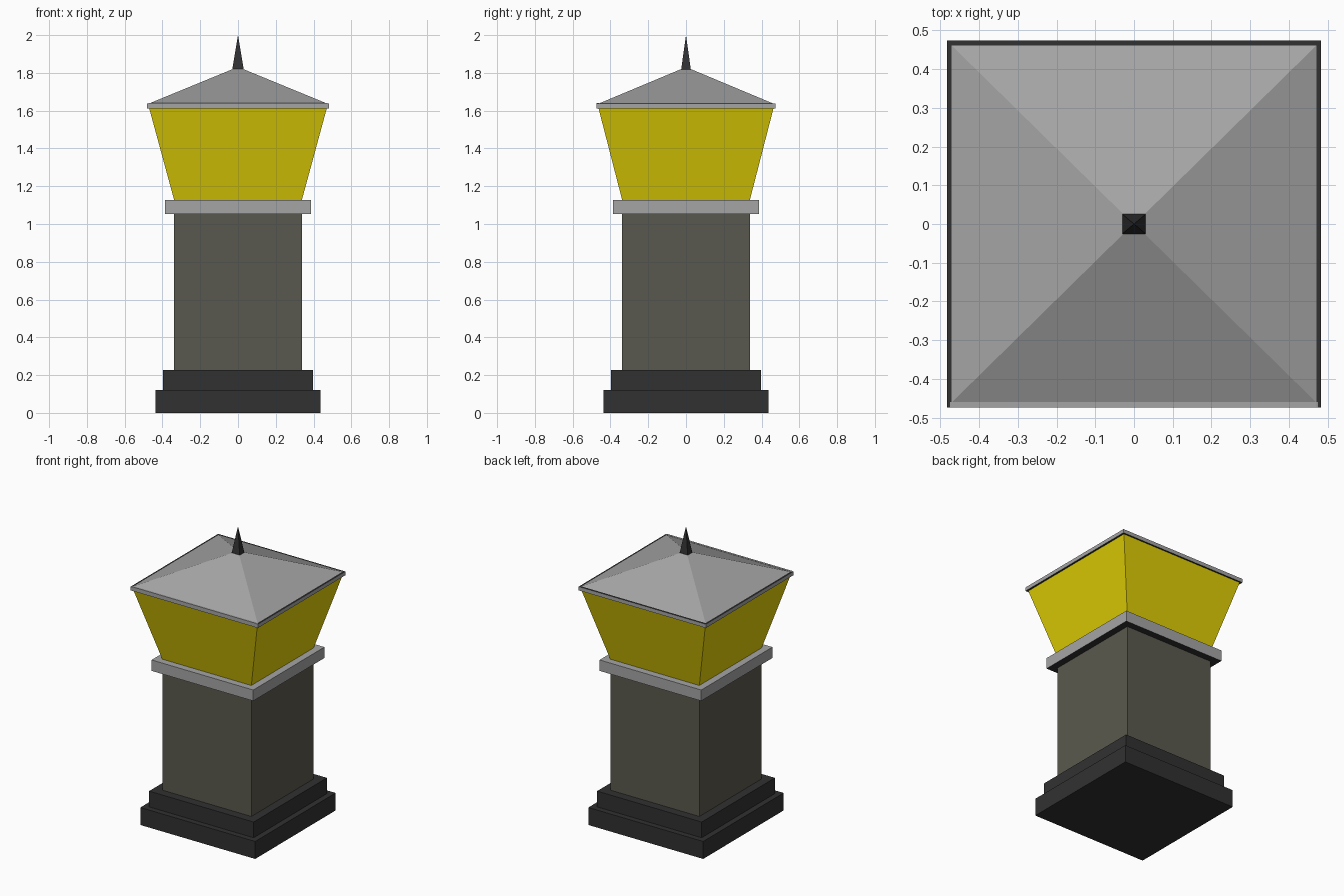
import bpy
import bmesh

cube = bpy.data.objects.get("Cube")
if cube:
    bpy.data.objects.remove(cube, do_unlink=True)


def material(name, srgb):
    linear = [((c / 255 + 0.055) / 1.055) ** 2.4 for c in srgb]
    mat = bpy.data.materials.new(name)
    mat.use_nodes = True
    mat.diffuse_color = (*linear, 1)
    bsdf = mat.node_tree.nodes["Principled BSDF"]
    bsdf.inputs["Base Color"].default_value = (*linear, 1)
    bsdf.inputs["Roughness"].default_value = 0.8
    return mat


charcoal = material("charcoal", (49, 49, 50))
stone = material("grey stone", (165, 165, 165))
wall = material("olive grey wall", (90, 89, 78))
yellow = material("yellow panel", (226, 208, 5))


def tapered_block(name, z0, z1, bottom, top, mats, rule=None):
    """Four-sided block from half sizes (x, y) at two heights; a zero top makes a point."""
    bm = bmesh.new()
    bmesh.ops.create_cube(bm, size=2)
    for v in bm.verts:
        half, z = (top, z1) if v.co.z > 0 else (bottom, z0)
        v.co = (v.co.x * half[0], v.co.y * half[1], z)
    bmesh.ops.remove_doubles(bm, verts=bm.verts, dist=1e-5)
    bmesh.ops.recalc_face_normals(bm, faces=bm.faces)
    if rule:
        for f in bm.faces:
            f.material_index = rule(f)
    mesh = bpy.data.meshes.new(name)
    bm.to_mesh(mesh)
    bm.free()
    for m in mats:
        mesh.materials.append(m)
    obj = bpy.data.objects.new(name, mesh)
    bpy.context.collection.objects.link(obj)
    return obj


def dark_underside(face):
    return 1 if face.normal.z < -0.9 else 0


# Stepped plinth
tapered_block("plinth_lower", 0, 0.12, (0.436, 0.436), (0.436, 0.436), [charcoal])
tapered_block("plinth_upper", 0.12, 0.228, (0.397, 0.397), (0.397, 0.397), [charcoal])

# Shaft and collar
tapered_block("shaft", 0.228, 1.052, (0.338, 0.338), (0.338, 0.338), [wall])
tapered_block("collar", 1.052, 1.127, (0.386, 0.386), (0.386, 0.386),
              [stone, charcoal], dark_underside)

# Flared yellow head
tapered_block("flared_head", 1.127, 1.612, (0.338, 0.338), (0.47, 0.463), [yellow])

# Eave slab, dark above and below, with a pale front lip
eave = (0.483, 0.474)
tapered_block("eave", 1.612, 1.638, eave, eave, [stone, charcoal],
              lambda f: 1 if abs(f.normal.z) > 0.9 else 0)
lip = tapered_block("eave_front_lip", 1.635, 1.64, (0.483, 0.007), (0.471, 0.007), [stone])
lip.location.y = -0.467

# Hipped roof and spike
tapered_block("roof", 1.638, 1.82, (0.471, 0.461), (0.028, 0.026), [stone])
tapered_block("spike", 1.815, 2.0, (0.031, 0.026), (0, 0), [charcoal])
